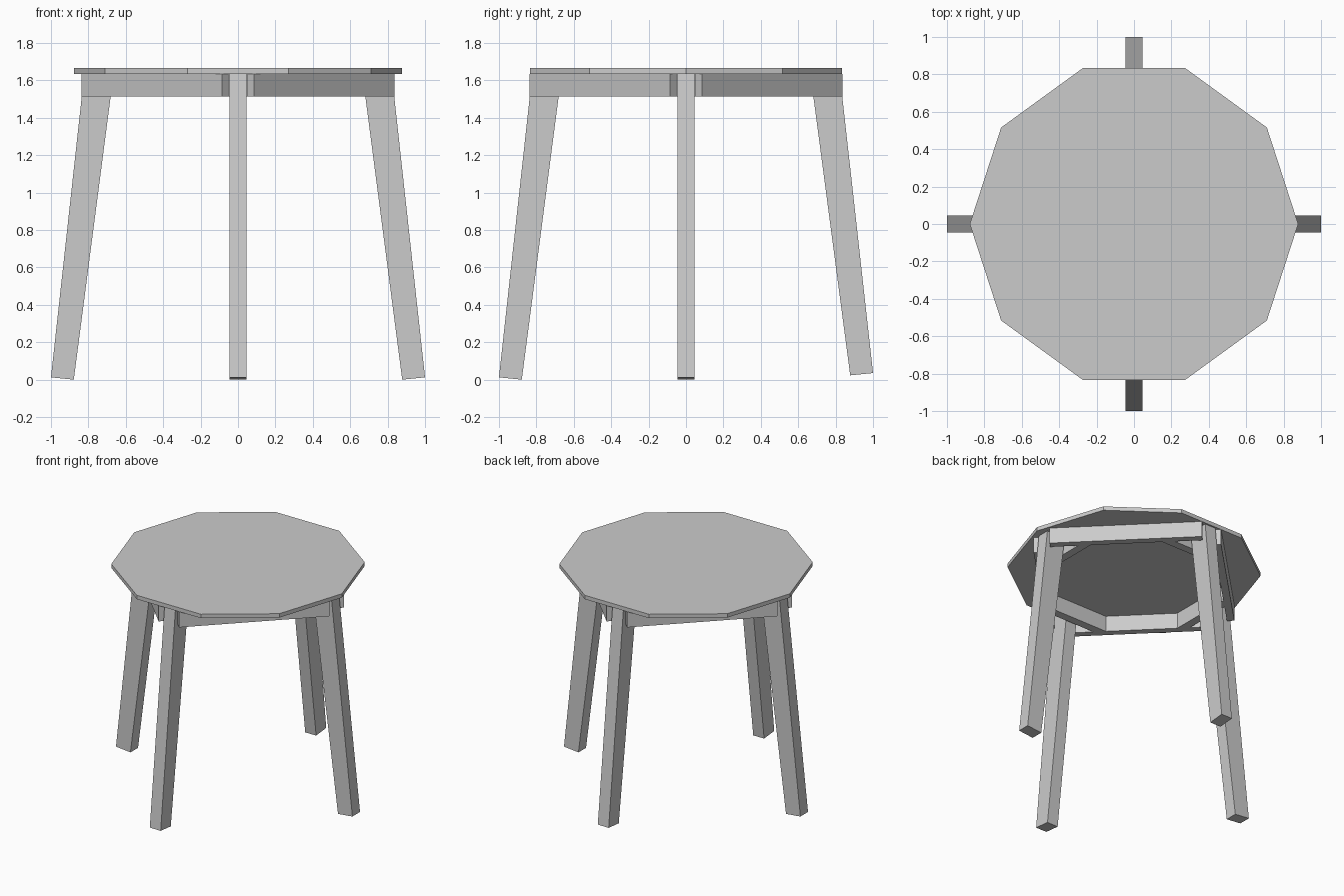
import bpy
import bmesh
from math import radians, pi
from mathutils import Matrix

cube = bpy.data.objects.get("Cube")
if cube:
    bpy.data.objects.remove(cube, do_unlink=True)

TOP_UNDER, TOP_OVER = 1.635, 1.665
APRON_LOW = 1.515

grey = bpy.data.materials.new("light grey")
grey.use_nodes = True
grey.diffuse_color = (0.6, 0.6, 0.6, 1)
grey.node_tree.nodes["Principled BSDF"].inputs["Base Color"].default_value = (0.6, 0.6, 0.6, 1)


def finish(bm, name, angle=0):
    """Turn a bmesh into a named object, turned about z."""
    bm.transform(Matrix.Rotation(radians(angle), 4, "Z"))
    bmesh.ops.recalc_face_normals(bm, faces=bm.faces)
    mesh = bpy.data.meshes.new(name)
    bm.to_mesh(mesh)
    bm.free()
    mesh.materials.append(grey)
    obj = bpy.data.objects.new(name, mesh)
    bpy.context.collection.objects.link(obj)
    return obj


def board(name, inner, outer, length, angle):
    """Upright board under the top, at a distance from the middle."""
    bm = bmesh.new()
    bmesh.ops.create_cube(bm, size=1)
    bm.transform(Matrix.Translation(((inner + outer) / 2, 0, (APRON_LOW + TOP_UNDER) / 2))
                 @ Matrix.Diagonal((outer - inner, length, TOP_UNDER - APRON_LOW, 1)))
    finish(bm, name, angle)


def leg(name, angle, lift):
    """Tapered splayed leg: side profile extruded across its width."""
    profile = [(1.0, 0.012 + lift), (0.878, lift), (0.665, TOP_UNDER), (0.822, TOP_UNDER)]
    half = 0.046
    bm = bmesh.new()
    face = bm.faces.new([bm.verts.new((x, -half, z)) for x, z in profile])
    new = bmesh.ops.extrude_face_region(bm, geom=[face])["geom"]
    bmesh.ops.translate(bm, vec=(0, 2 * half, 0),
                        verts=[v for v in new if isinstance(v, bmesh.types.BMVert)])
    finish(bm, name, angle)


# Ten-sided table top
bm = bmesh.new()
bmesh.ops.create_cone(bm, cap_ends=True, segments=10, radius1=0.878, radius2=0.878,
                      depth=TOP_OVER - TOP_UNDER)
# Put a corner on the x axis
first = min(bm.verts, key=lambda v: abs(v.co.y))
if abs(first.co.y) > 0.01:
    bm.transform(Matrix.Rotation(pi / 10, 4, "Z"))
bm.transform(Matrix.Translation((0, 0, (TOP_UNDER + TOP_OVER) / 2)))
finish(bm, "table_top")

# Legs, with an inner brace behind each one; the back leg is a little shorter
for side, angle in (("left", 0), ("back", 90), ("right", 180), ("front", 270)):
    leg(side + "_leg", angle, 0.023 if side == "back" else 0)
    board(side + "_brace", 0.60, 0.662, 0.50, angle)

# Aprons running diagonally from leg to leg
for side, angle in (("back_left", 45), ("back_right", 135),
                    ("front_right", 225), ("front_left", 315)):
    board(side + "_apron", 0.60, 0.652, 1.06, angle)
